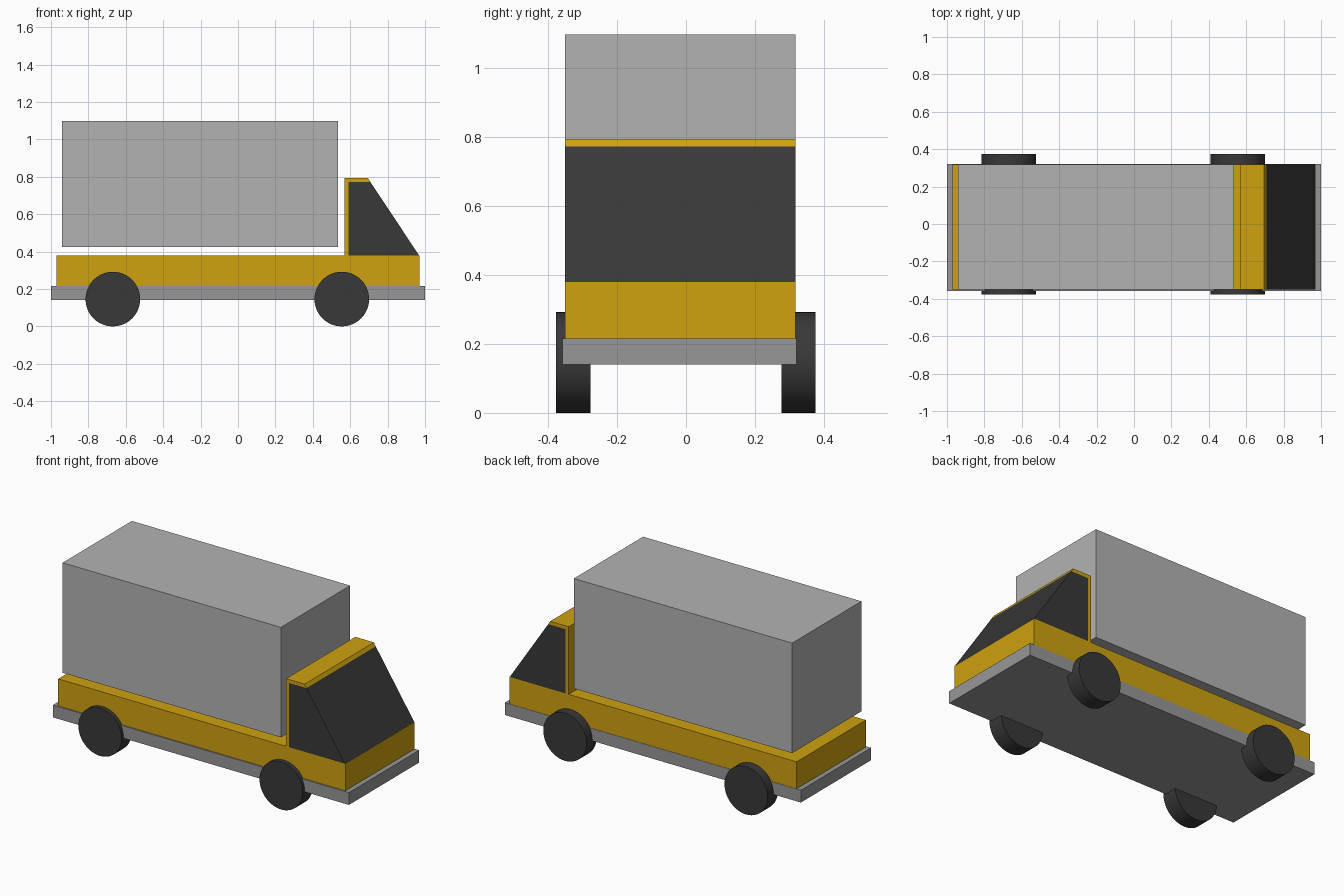
import bpy, bmesh, math

if "Cube" in bpy.data.objects:
    bpy.data.objects.remove(bpy.data.objects["Cube"])

Y0, Y1 = -0.35, 0.318  # sides of the body and cargo box


def material(name, color):
    m = bpy.data.materials.new(name)
    m.diffuse_color = (*color, 1)
    m.use_nodes = True
    m.node_tree.nodes["Principled BSDF"].inputs["Base Color"].default_value = m.diffuse_color
    return m


yellow = material("yellow_paint", (0.62, 0.36, 0.005))
dark = material("dark", (0.04, 0.04, 0.04))
light = material("light_grey", (0.45, 0.45, 0.45))
mid = material("mid_grey", (0.31, 0.31, 0.31))


def extrude_profile(name, points, y0, y1, mat):
    """Extrude an x-z outline from y0 to y1."""
    bm = bmesh.new()
    face = bm.faces.new([bm.verts.new((x, y0, z)) for x, z in points])
    new = bmesh.ops.extrude_face_region(bm, geom=[face])["geom"]
    bmesh.ops.translate(bm, vec=(0, y1 - y0, 0),
                        verts=[v for v in new if isinstance(v, bmesh.types.BMVert)])
    bmesh.ops.recalc_face_normals(bm, faces=bm.faces)
    mesh = bpy.data.meshes.new(name)
    bm.to_mesh(mesh)
    bm.free()
    obj = bpy.data.objects.new(name, mesh)
    bpy.context.collection.objects.link(obj)
    mesh.materials.append(mat)
    return obj


def box(name, x0, x1, z0, z1, y0, y1, mat):
    return extrude_profile(name, [(x0, z0), (x1, z0), (x1, z1), (x0, z1)], y0, y1, mat)


# Chassis plate and floating cargo box
box("chassis", -1, 1, 0.14, 0.215, -0.358, 0.32, mid)
box("cargo_box", -0.94, 0.535, 0.425, 1.097, Y0, Y1, light)

# Yellow bed with the cab's back wall and roof
extrude_profile("body", [(-0.97, 0.215), (0.97, 0.215), (0.97, 0.38), (0.59, 0.38),
                         (0.59, 0.772), (0.708, 0.772), (0.695, 0.793), (0.57, 0.793),
                         (0.57, 0.38), (-0.97, 0.38)], Y0, Y1, yellow)

# Cab glass wedge
extrude_profile("cab_windows", [(0.59, 0.38), (0.968, 0.38), (0.708, 0.772), (0.59, 0.772)],
                Y0, Y1, dark)

# Wheels
R = 0.146
for end, x in (("rear", -0.669), ("front", 0.555)):
    for side, y in (("right", -0.327), ("left", 0.326)):
        bpy.ops.mesh.primitive_cylinder_add(vertices=48, radius=R, depth=0.099,
                                            location=(x, y, R),
                                            rotation=(math.pi / 2, 0, 0))
        wheel = bpy.context.object
        wheel.name = f"{end}_{side}_wheel"
        wheel.data.materials.append(dark)
        bpy.ops.object.shade_smooth_by_angle(angle=math.radians(30))
